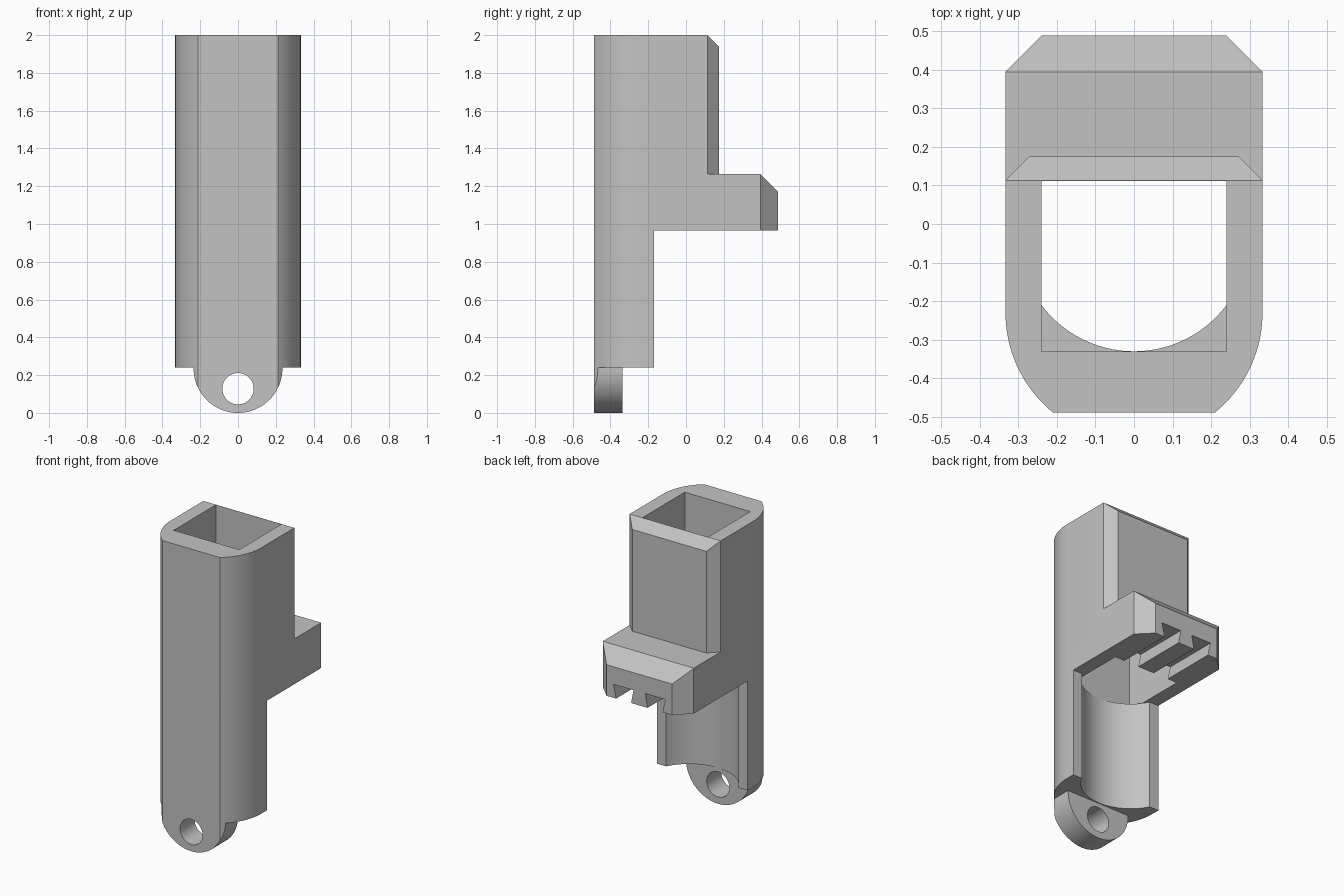
import bpy, bmesh
from math import sin, cos, pi, asin
from mathutils import Vector

if "Cube" in bpy.data.objects:
    bpy.data.objects.remove(bpy.data.objects["Cube"], do_unlink=True)

grey = bpy.data.materials.new("plain_grey")
grey.use_nodes = True
grey.diffuse_color = (0.55, 0.55, 0.55, 1)
grey.node_tree.nodes["Principled BSDF"].inputs["Base Color"].default_value = grey.diffuse_color

HALF, FRONT, SHELF_LOW, SHELF_TOP, BODY_LOW = 0.333, -0.488, 0.965, 1.265, 0.24


def prism(name, points, axis, lo, hi):
    """Extrude a 2D profile along one axis; the profile uses the other two axes in order."""
    bm = bmesh.new()
    verts = []
    for a, b in points:
        co = [a, b]
        co.insert("xyz".index(axis), lo)
        verts.append(bm.verts.new(co))
    face = bm.faces.new(verts)
    made = bmesh.ops.extrude_face_region(bm, geom=[face])["geom"]
    step = Vector([hi - lo if c == axis else 0 for c in "xyz"])
    bmesh.ops.translate(bm, vec=step, verts=[g for g in made if isinstance(g, bmesh.types.BMVert)])
    bmesh.ops.recalc_face_normals(bm, faces=bm.faces)
    mesh = bpy.data.meshes.new(name)
    bm.to_mesh(mesh)
    bm.free()
    mesh.materials.append(grey)
    obj = bpy.data.objects.new(name, mesh)
    bpy.context.collection.objects.link(obj)
    return obj


def arc(cx, cy, r, start, end, n):
    return [(cx + r * cos(start + (end - start) * i / n),
             cy + r * sin(start + (end - start) * i / n)) for i in range(n + 1)]


def rect(a0, b0, a1, b1):
    return [(a0, b0), (a1, b0), (a1, b1), (a0, b1)]


def combine(target, tool, operation):
    """Apply a boolean and discard the tool object."""
    mod = target.modifiers.new("boolean", "BOOLEAN")
    mod.operation, mod.solver, mod.object = operation, "EXACT", tool
    bpy.context.view_layer.objects.active = target
    bpy.ops.object.modifier_apply(modifier=mod.name)
    bpy.data.objects.remove(tool, do_unlink=True)


def outline(back, chamfer):
    """Plan of the housing: rounded front with a flat, chamfered back corners."""
    cy = -0.23
    flat = asin((FRONT - cy) / HALF)
    right = arc(0, cy, HALF, flat, 0, 20)
    right += [(HALF, back - chamfer), (HALF - chamfer, back)]
    return right + [(-x, y) for x, y in reversed(right)]


# Housing and the shelf projecting from its back
body = prism("housing", outline(0.175, 0.062), "z", BODY_LOW, 2)
combine(body, prism("shelf", outline(0.488, 0.093), "z", SHELF_LOW, SHELF_TOP), "UNION")

# Open lower back, sloped top edges, rectangular pocket and round channel
cuts = [
    prism("lower_back_cut", rect(-0.17, 0.1, 0.8, SHELF_LOW), "x", -1, 1),
    prism("pocket_cut", rect(-0.24, -0.33, 0.24, 0.112), "z", SHELF_LOW, 2.2),
    prism("channel_cut", arc(0, -0.03, 0.3, 0, 2 * pi, 96)[:-1], "z", 0.1, SHELF_LOW),
]
for back, top, size in ((0.175, 2, 0.062), (0.488, SHELF_TOP, 0.094)):
    e = 0.05
    slope = [(back - size - e, top + e), (back + e, top - size - e), (back + e, top + e)]
    cuts.append(prism("slope_cut", slope, "x", -1, 1))

# Dovetail slots under the shelf
for s in (-1, 1):
    slot = [(0.06, 0.9), (0.06, SHELF_LOW), (0.043, 1.055),
            (0.19, 1.055), (0.17, SHELF_LOW), (0.17, 0.9)]
    cuts.append(prism("slot_cut", [(s * x, z) for x, z in slot], "y", 0.05, 0.6))
for cut in cuts:
    combine(body, cut, "DIFFERENCE")

# Rounded hanging lug with its pin hole
lug_profile = arc(0, 0.235, 0.235, pi, 2 * pi, 48) + [(0.235, 0.3), (-0.235, 0.3)]
lug = prism("lug", lug_profile, "y", -0.6, -0.335)
combine(lug, prism("lug_trim", outline(0.175, 0.062), "z", -0.1, 0.5), "INTERSECT")
combine(lug, prism("pin_hole", arc(0, 0.128, 0.083, 0, 2 * pi, 48)[:-1], "y", -0.8, 0), "DIFFERENCE")
combine(body, lug, "UNION")

# Smooth curves, crisp edges
bpy.ops.object.select_all(action="DESELECT")
body.select_set(True)
bpy.context.view_layer.objects.active = body
bpy.ops.object.shade_smooth_by_angle(angle=pi / 9)
